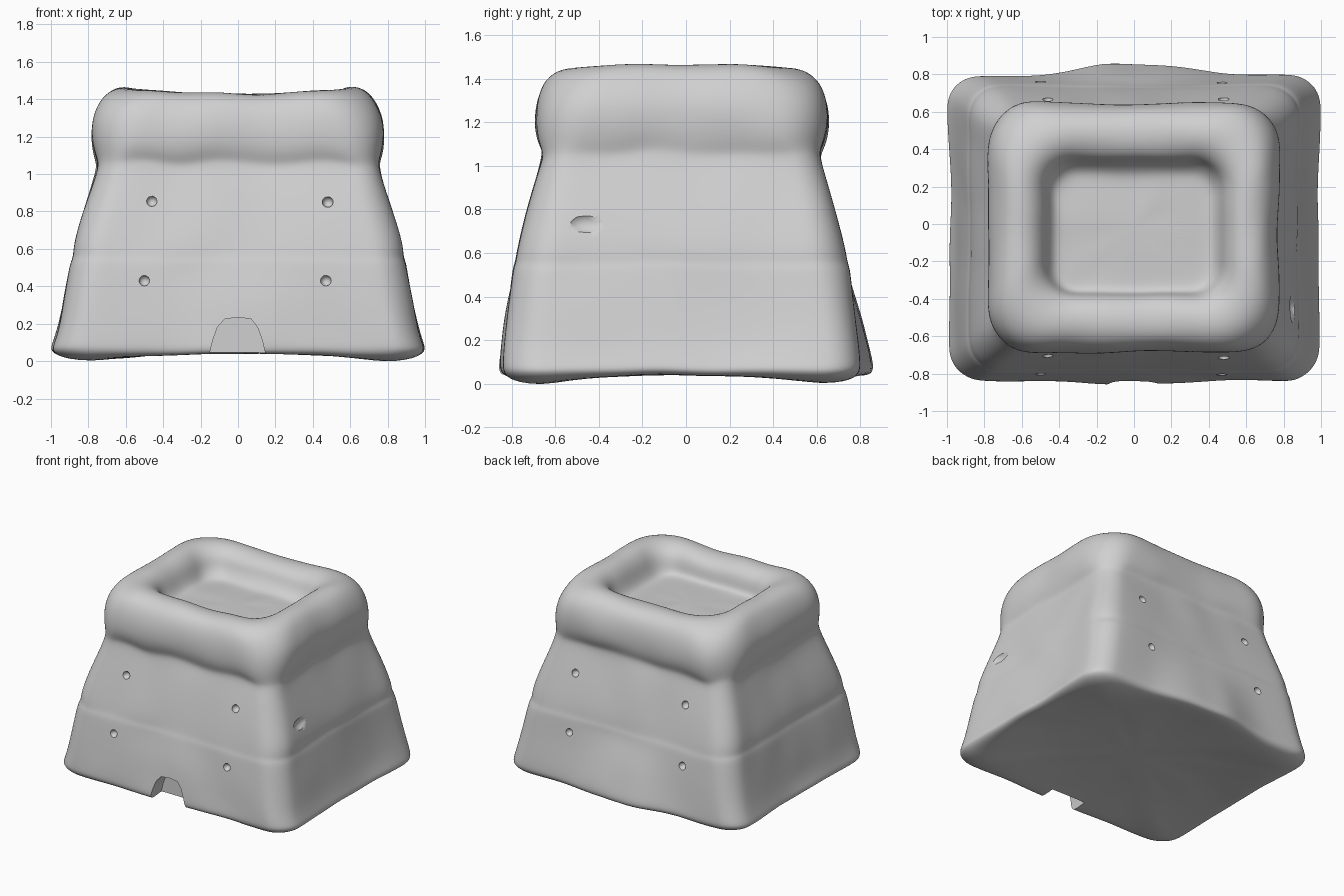
import bpy
import bmesh
import math
from mathutils import Vector, Matrix, noise

if "Cube" in bpy.data.objects:
    bpy.data.objects.remove(bpy.data.objects["Cube"], do_unlink=True)

GREY = (0.63, 0.63, 0.63, 1)
grey = bpy.data.materials.new("clay grey")
grey.use_nodes = True
grey.diffuse_color = GREY
grey.node_tree.nodes["Principled BSDF"].inputs["Base Color"].default_value = GREY

ARC, SIDE = 6, 10


def rounded_ring(hx, hy, r):
    """Rounded rectangle outline with a constant number of points."""
    arcs = []
    for k, (sx, sy) in enumerate([(1, 1), (-1, 1), (-1, -1), (1, -1)]):
        centre = Vector((sx * (hx - r), sy * (hy - r)))
        angles = [(k + i / (ARC - 1)) * math.pi / 2 for i in range(ARC)]
        arcs.append([centre + Vector((math.cos(a), math.sin(a))) * r for a in angles])
    pts = []
    for k, arc in enumerate(arcs):
        nxt = arcs[(k + 1) % 4][0]
        pts += arc + [arc[-1].lerp(nxt, i / SIDE) for i in range(1, SIDE)]
    return pts


# Sections from basin floor, over the rim, down the walls, to the underside:
# height, half width, half depth, corner radius, lift
SECTIONS = [
    (1.285, .20, .14, .06, 0), (1.275, .37, .27, .10, 0), (1.285, .43, .325, .13, 0),
    (1.345, .465, .355, .15, 0), (1.405, .49, .375, .17, .01), (1.443, .54, .43, .20, .03),
    (1.458, .605, .50, .23, .035), (1.445, .68, .575, .26, .03), (1.395, .742, .645, .27, .02),
    (1.305, .785, .675, .27, .01), (1.21, .788, .68, .25, 0), (1.14, .775, .668, .22, 0),
    (1.095, .76, .647, .17, 0), (1.06, .759, .643, .15, 0), (.98, .782, .667, .16, 0),
    (.81, .842, .718, .18, 0), (.65, .889, .757, .19, 0), (.582, .89, .765, .19, 0),
    (.556, .902, .775, .19, 0), (.50, .912, .782, .18, 0), (.35, .94, .802, .18, 0),
    (.20, .968, .817, .18, 0), (.12, .995, .822, .18, -.01), (.085, 1.006, .82, .19, -.01),
    (.055, .95, .785, .17, -.025), (.078, .82, .66, .13, -.075), (.09, .50, .40, .08, 0),
    (.095, .20, .15, .05, 0),
]

# Hand-moulded body
bm = bmesh.new()
rings = []
for row, (z, hx, hy, r, lift) in enumerate(SECTIONS):
    ring = []
    for p in rounded_ring(hx, hy, r):
        u, v = abs(p.x) / hx, abs(p.y) / hy
        # front and back of the rim sag, the underside drops at its corners
        weight = u if row < 11 else min(u, v)
        co = Vector((p.x, p.y - .02, z + lift * weight ** 2))
        if 7 < row < 24:
            # sides slightly hollow between the corners
            co.x *= 1 - .018 * (1 - v * v)
            co.y -= math.copysign(.012, p.y) * (1 - u * u) * v
        if row in (1, 2):
            co.y -= .02
        if z < .5 and hy > .75 and v > .95:
            # swelling towards the foot of the front and back
            fade = min(1, (.5 - z) / .38) * max(0, min(1, 1.5 - 3 * u))
            co.y += (.068 if p.y > 0 else -.03) * fade
        rough = .016 if 7 < row < 24 else .007
        out = Vector((p.x, p.y, 0)).normalized()
        co += out * noise.noise(co * 3.6 + Vector((5, 2, 1))) * rough
        wave = .04 if 10 < row < 14 else .012
        co.z += noise.noise(Vector((p.x, p.y, 0)) * 4) * wave
        ring.append(bm.verts.new(co))
    rings.append(ring)
for a, b in zip(rings, rings[1:]):
    for i in range(len(a)):
        j = (i + 1) % len(a)
        bm.faces.new((a[i], a[j], b[j], b[i]))
bm.faces.new(rings[0])
bm.faces.new(rings[-1])
bmesh.ops.recalc_face_normals(bm, faces=bm.faces)
mesh = bpy.data.meshes.new("clay_planter")
bm.to_mesh(mesh)
bm.free()
body = bpy.data.objects.new("clay_planter", mesh)
bpy.context.collection.objects.link(body)
mesh.materials.append(grey)

# Cutter: arched drain opening, nail pits and side gouge
bm = bmesh.new()
arch = [(-.15, -.1), (-.15, .07), (-.135, .135), (-.11, .205), (-.07, .25), (0, .258),
        (.07, .25), (.105, .205), (.13, .135), (.145, .07), (.145, -.1)]
face = bm.faces.new([bm.verts.new((x, -1, z)) for x, z in arch])
ext = bmesh.ops.extrude_face_region(bm, geom=[face])
moved = [g for g in ext["geom"] if isinstance(g, bmesh.types.BMVert)]
bmesh.ops.translate(bm, verts=moved, vec=(0, .28, 0))


def pit(location, size):
    bmesh.ops.create_icosphere(bm, subdivisions=2, radius=1,
                               matrix=Matrix.Translation(location) @ Matrix.Diagonal((*size, 1)))


for x, z in [(-.46, .88), (.48, .875), (-.50, .455), (.47, .455)]:
    depth = .70 + (.8 - z) * .23
    pit((x, -depth - .03, z), (.03, .035, .03))
    pit((x, depth - .015, z), (.03, .035, .03))
pit((.865, -.45, .765), (.04, .09, .05))
bmesh.ops.recalc_face_normals(bm, faces=bm.faces)
cut_mesh = bpy.data.meshes.new("opening_cutter")
bm.to_mesh(cut_mesh)
bm.free()
cut_mesh.materials.append(grey)
cutter = bpy.data.objects.new("opening_cutter", cut_mesh)
bpy.context.collection.objects.link(cutter)
cutter.hide_render = True

# Soften the body, then cut the openings
bpy.ops.object.select_all(action="DESELECT")
bpy.context.view_layer.objects.active = body
body.select_set(True)
soft = body.modifiers.new("soften", "SUBSURF")
soft.levels = soft.render_levels = 2
cut = body.modifiers.new("openings", "BOOLEAN")
cut.operation, cut.solver, cut.object = "DIFFERENCE", "EXACT", cutter
for name in ("soften", "openings"):
    bpy.ops.object.modifier_apply(modifier=name)
bpy.data.objects.remove(cutter, do_unlink=True)

# Centre and stand on the ground
cos = [v.co for v in body.data.vertices]
low = Vector([min(c[i] for c in cos) for i in range(3)])
high = Vector([max(c[i] for c in cos) for i in range(3)])
mid = (low + high) / 2
body.data.transform(Matrix.Translation((-mid.x, -mid.y, -low.z)))
bpy.ops.object.shade_smooth_by_angle(angle=math.radians(40))
